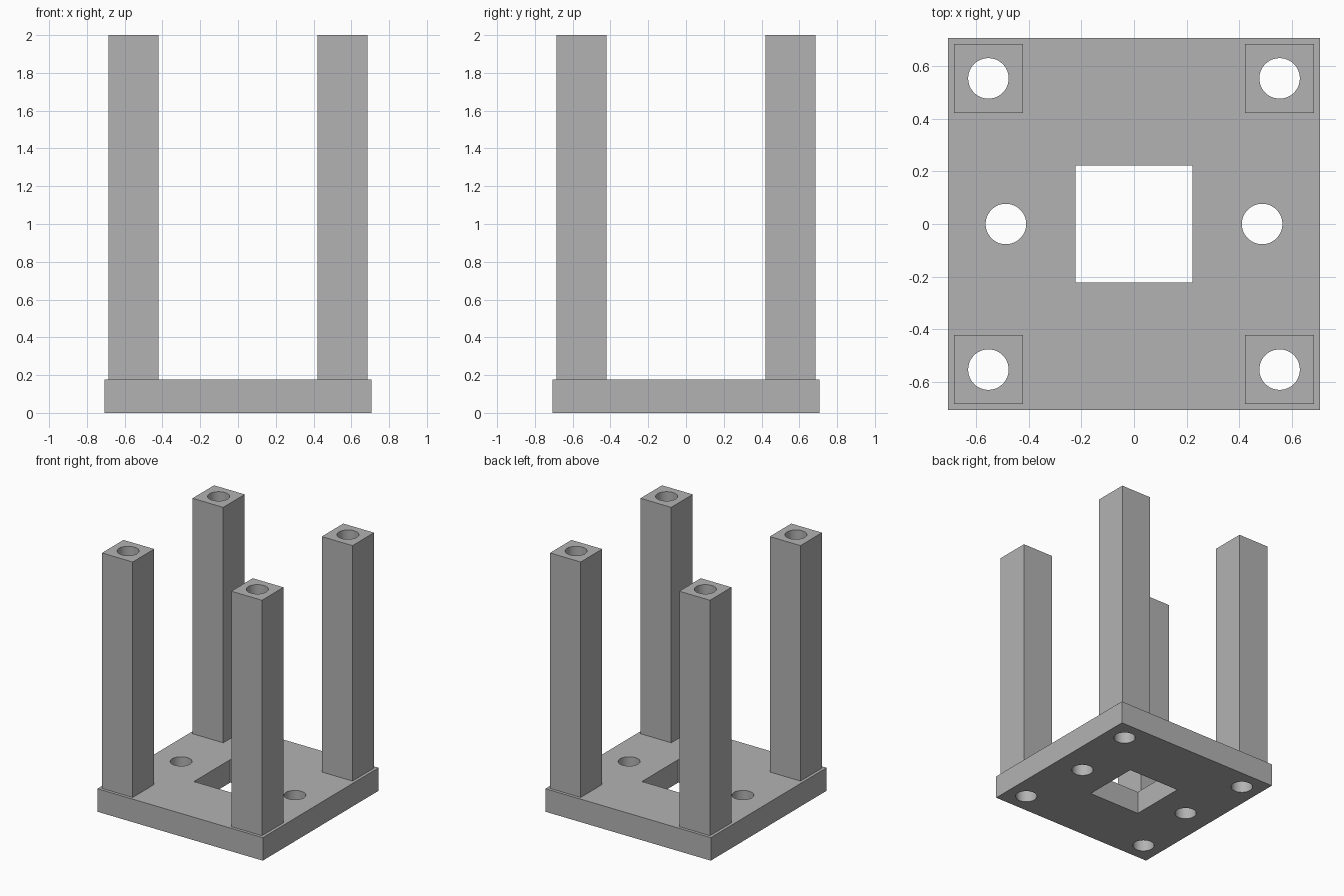
import bpy, bmesh
from math import cos, sin, pi, radians

old = bpy.data.objects.get("Cube")
if old:
    bpy.data.objects.remove(old, do_unlink=True)

PLATE, THICK, HEIGHT = 0.708, 0.178, 2.0
POST, POST_HALF = 0.5535, 0.1315      # post centre offset and half width
HOLE, SIDE_HOLE, WINDOW = 0.077, 0.487, 0.222

grey = bpy.data.materials.new("plain grey")
grey.use_nodes = True
grey.diffuse_color = (0.45, 0.45, 0.45, 1)
grey.node_tree.nodes["Principled BSDF"].inputs["Base Color"].default_value = grey.diffuse_color


def square(x, y, half):
    return [(x + i * half, y + j * half) for i, j in ((-1, -1), (1, -1), (1, 1), (-1, 1))]


def circle(x, y, r=HOLE, n=48):
    return [(x + r * cos(2 * pi * k / n), y + r * sin(2 * pi * k / n)) for k in range(n)]


def slab(name, loops, bottom, top):
    """Extrude an outline with holes into a solid mesh."""
    curve = bpy.data.curves.new(name, "CURVE")
    curve.dimensions = "2D"
    curve.fill_mode = "BOTH"
    curve.extrude = (top - bottom) / 2
    for loop in loops:
        spline = curve.splines.new("POLY")
        spline.points.add(len(loop) - 1)
        for point, (x, y) in zip(spline.points, loop):
            point.co = (x, y, 0, 1)
        spline.use_cyclic_u = True
    obj = bpy.data.objects.new(name, curve)
    bpy.context.collection.objects.link(obj)
    bpy.ops.object.select_all(action="DESELECT")
    obj.select_set(True)
    bpy.context.view_layer.objects.active = obj
    bpy.ops.object.convert(target="MESH")
    obj = bpy.context.view_layer.objects.active
    obj.name = name

    # Weld the caps to the walls
    bm = bmesh.new()
    bm.from_mesh(obj.data)
    bmesh.ops.remove_doubles(bm, verts=bm.verts, dist=1e-4)
    bmesh.ops.translate(bm, verts=bm.verts, vec=(0, 0, (top + bottom) / 2))
    bmesh.ops.recalc_face_normals(bm, faces=bm.faces)
    bmesh.ops.dissolve_limit(bm, angle_limit=radians(1), verts=bm.verts, edges=bm.edges)
    bmesh.ops.triangulate(bm, faces=[f for f in bm.faces if len(f.verts) > 4])
    bm.to_mesh(obj.data)
    bm.free()
    obj.data.materials.clear()
    obj.data.materials.append(grey)
    bpy.ops.object.shade_smooth_by_angle(angle=radians(30))


corners = {"front_right": (-POST, -POST), "front_left": (POST, -POST),
           "back_right": (-POST, POST), "back_left": (POST, POST)}

# Base plate with a square window, two side holes and four post holes
slab("base_plate",
     [square(0, 0, PLATE), square(0, 0, WINDOW), circle(-SIDE_HOLE, 0), circle(SIDE_HOLE, 0)]
     + [circle(x, y) for x, y in corners.values()], 0, THICK)

# Hollow square posts
for side, (x, y) in corners.items():
    slab(side + "_post", [square(x, y, POST_HALF), circle(x, y)], THICK, HEIGHT)
